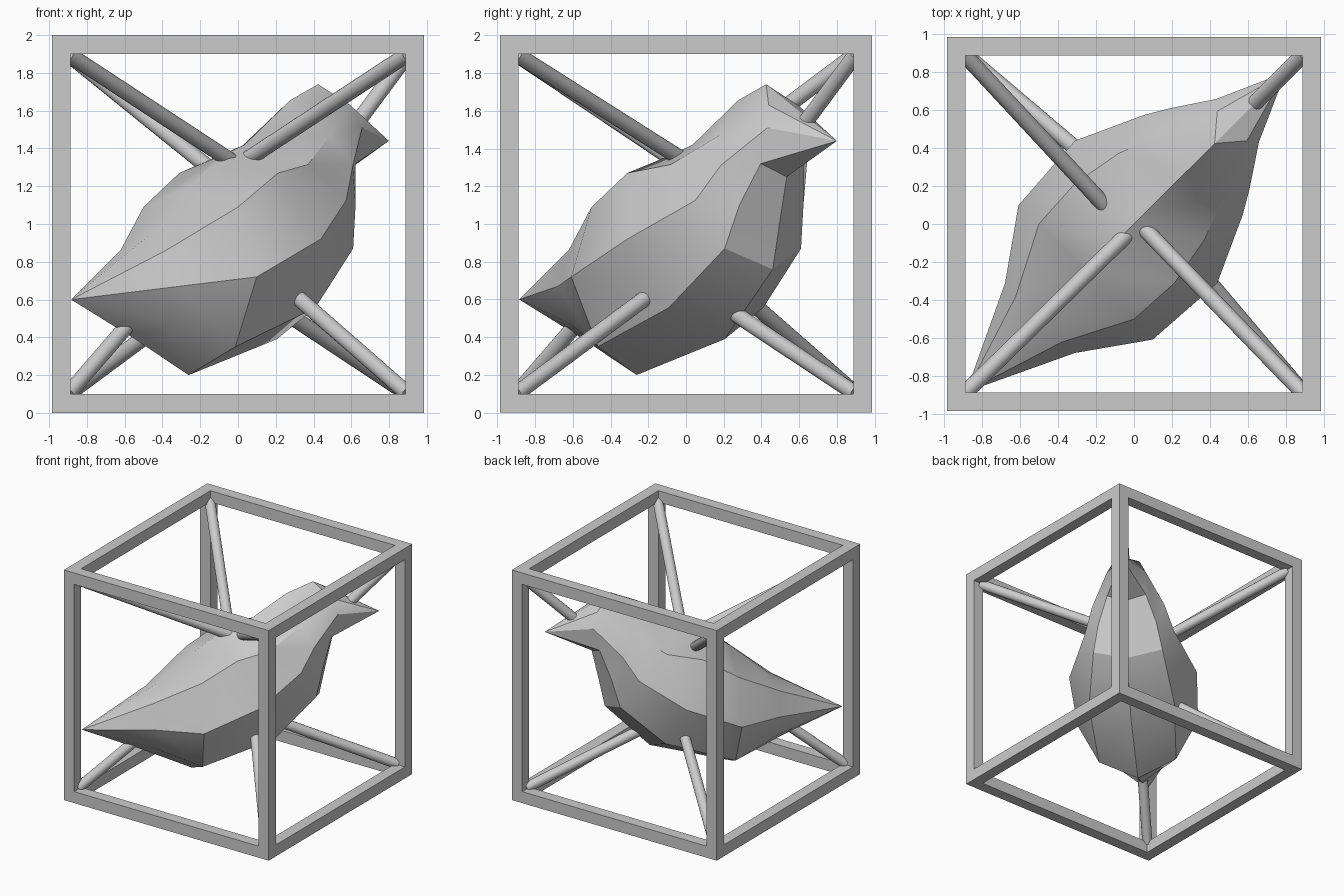
import bpy, bmesh, math
from mathutils import Vector

if "Cube" in bpy.data.objects:
    bpy.data.objects.remove(bpy.data.objects["Cube"])

R2 = math.sqrt(0.5)


def make(name, bm, angle=None):
    bmesh.ops.recalc_face_normals(bm, faces=bm.faces[:])
    me = bpy.data.meshes.new(name)
    bm.to_mesh(me)
    bm.free()
    ob = bpy.data.objects.new(name, me)
    bpy.context.collection.objects.link(ob)
    if angle:
        bpy.ops.object.select_all(action='DESELECT')
        ob.select_set(True)
        bpy.context.view_layer.objects.active = ob
        bpy.ops.object.shade_smooth_by_angle(angle=math.radians(angle))
    return ob


# cube frame: a box opened up on all six sides
O, I = 0.985, 0.887
bm = bmesh.new()
levels = (-O, -I, I, O)
grid = {(i, j, k): bm.verts.new((levels[i], levels[j], 1 + levels[k] / O))
        for i in range(4) for j in range(4) for k in range(4)}
solid = lambda c: all(0 <= n < 3 for n in c) and sum(n == 1 for n in c) <= 1
for i in range(3):
    for j in range(3):
        for k in range(3):
            c = (i, j, k)
            if not solid(c):
                continue
            for ax in range(3):
                for d in (0, 1):
                    n = list(c)
                    n[ax] += 2 * d - 1
                    if solid(n):
                        continue
                    quad = []
                    for p, q in ((0, 0), (1, 0), (1, 1), (0, 1)):
                        v = list(c)
                        v[ax] += d
                        v[(ax + 1) % 3] += p
                        v[(ax + 2) % 3] += q
                        quad.append(grid[tuple(v)])
                    bm.faces.new(quad)
bmesh.ops.delete(bm, geom=[v for v in bm.verts if not v.link_faces], context='VERTS')
bmesh.ops.dissolve_limit(bm, angle_limit=0.01, verts=bm.verts[:], edges=bm.edges[:])
make("cube_frame", bm)

# bird body: half rings (along, sideways, height) from back to belly, mirrored
rings = [
    [(-.65, 0, .95), (-.71, .17, .86), (-.70, .26, .67), (-.69, .17, .467), (-.77, 0, .39)],
    [(-.36, 0, 1.2), (-.354, .354, 1.09), (-.36, .50, .72), (-.34, .32, .35), (-.37, 0, .20)],
    [(-.13, 0, 1.36), (-.07, .37, 1.27), (.09, .53, .92), (.226, .354, .557), (.29, 0, .39)],
    [(.05, 0, 1.42), (.205, .32, 1.315), (.44, .37, 1.125), (.576, .286, .87), (.65, 0, .76)],
    [(.39, 0, 1.655), (.47, .22, 1.47), (.56, .30, 1.31), (.64, .24, 1.10), (.70, 0, 1.0)],
    [(.60, 0, 1.74), (.73, .11, 1.63), (.77, .16, 1.51), (.72, .16, 1.32), (.755, 0, 1.25)],
]
TAIL, BEAK = (-1.25, 0, .60), (1.13, 0, 1.44)


def world(p):
    return Vector(((p[0] + p[1]) * R2, (p[0] - p[1]) * R2, p[2]))


bm = bmesh.new()
loops = []
for half in rings:
    full = half + [(u, -v, z) for u, v, z in half[3:0:-1]]
    loops.append([bm.verts.new(world(p)) for p in full])
for a, b in zip(loops, loops[1:]):
    for i in range(8):
        j = (i + 1) % 8
        bm.faces.new((a[i], a[j], b[j], b[i]))
for loop, tip in ((loops[0], TAIL), (loops[-1], BEAK)):
    t = bm.verts.new(world(tip))
    for i in range(8):
        bm.faces.new((loop[i], loop[(i + 1) % 8], t))
make("bird_body", bm, 30)


# round struts from each frame corner to the body
def strut(name, start, end, r=0.042, n=16):
    a, b = Vector(start), Vector(end)
    d = b - a
    bm = bmesh.new()
    bmesh.ops.create_cone(bm, cap_ends=True, segments=n, radius1=r, radius2=r, depth=d.length)
    ob = make(name, bm, 40)
    ob.rotation_mode = 'QUATERNION'
    ob.rotation_quaternion = d.to_track_quat('Z', 'Y')
    ob.location = (a + b) / 2


T = 0.9
ends = {
    (-1, -1, 1): (0, -.02, 1.31), (1, -1, 1): (.03, 0, 1.33),
    (-1, 1, 1): (-.12, .06, 1.27), (1, 1, 1): (.5, .5, 1.36),
    (-1, -1, -1): (-.45, -.45, .62), (1, -1, -1): (.18, -.05, .73),
    (-1, 1, -1): (-.05, .18, .73), (1, 1, -1): (.1, .1, .63),
}
for n, ((sx, sy, sz), end) in enumerate(ends.items()):
    strut(f"strut_{n + 1}", (sx * T, sy * T, 1 + sz * T), end)
